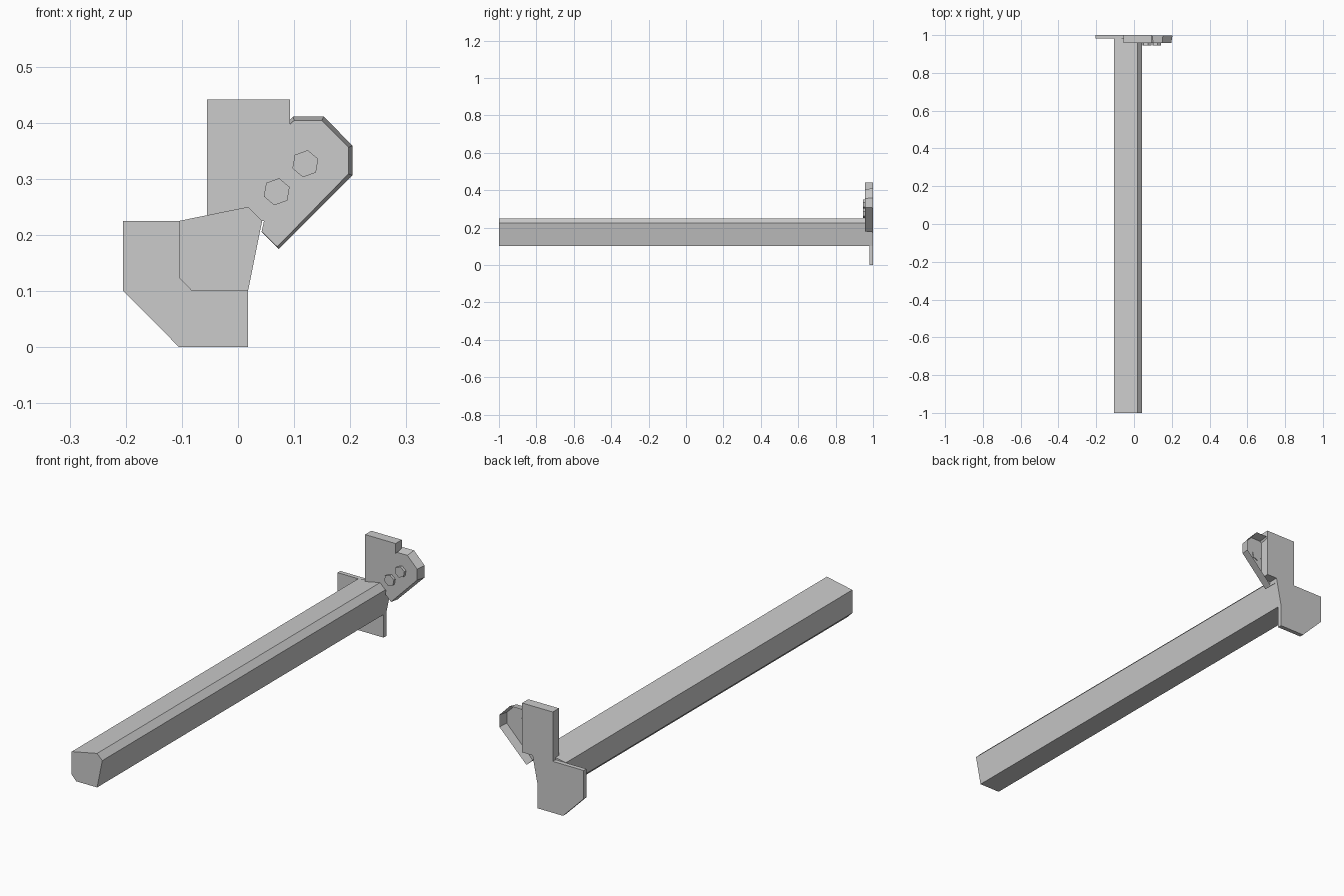
import bpy, bmesh
from math import radians, cos, sin

if "Cube" in bpy.data.objects:
    bpy.data.objects.remove(bpy.data.objects["Cube"])


def finish(name, bm):
    bmesh.ops.recalc_face_normals(bm, faces=bm.faces)
    mesh = bpy.data.meshes.new(name)
    bm.to_mesh(mesh)
    bm.free()
    obj = bpy.data.objects.new(name, mesh)
    bpy.context.collection.objects.link(obj)
    return obj


def prism(name, profile, y0, y1):
    """Extrude an (x, z) profile along y."""
    bm = bmesh.new()
    face = bm.faces.new([bm.verts.new((x, y0, z)) for x, z in profile])
    ext = bmesh.ops.extrude_face_region(bm, geom=[face])["geom"]
    verts = [g for g in ext if isinstance(g, bmesh.types.BMVert)]
    bmesh.ops.translate(bm, verts=verts, vec=(0, y1 - y0, 0))
    return finish(name, bm)


# Long beam
prism("beam", [(-0.105, 0.225), (0.018, 0.25), (0.043, 0.225),
               (0.018, 0.101), (-0.083, 0.101), (-0.105, 0.124)], -1, 0.981)

# Thin end plate behind the beam
prism("end_plate", [(-0.205, 0.225), (0.043, 0.225), (0.018, 0.101), (0.018, 0),
                    (-0.105, 0), (-0.205, 0.101)], 0.981, 1)

# Upright post
prism("upright", [(-0.055, 0.225), (0.093, 0.225), (0.093, 0.441), (-0.055, 0.441)],
      0.957, 1)

# Side bracket: pressed tray, open at the back, its left end buried in the upright
outer = [(0.085, 0.396), (0.098, 0.411), (0.153, 0.411), (0.204, 0.359),
         (0.204, 0.306), (0.073, 0.175), (0.042, 0.206)]
inner = [(0.085, 0.390), (0.100, 0.404), (0.149, 0.404), (0.197, 0.356),
         (0.197, 0.309), (0.070, 0.179), (0.042, 0.206)]
bm = bmesh.new()
back = [bm.verts.new((x, 0.999, z)) for x, z in outer]
front = [bm.verts.new((x, 0.958, z)) for x, z in inner]
bm.faces.new(front)
for i in range(len(outer) - 1):
    bm.faces.new((back[i], back[i + 1], front[i + 1], front[i]))
finish("side_bracket", bm)

# Hexagonal bolt heads
for i, (cx, cz) in enumerate([(0.069, 0.277), (0.120, 0.327)]):
    angles = [radians(80 + 60 * k) for k in range(6)]
    prism(f"bolt_{i + 1}", [(cx + 0.0245 * cos(a), cz + 0.0245 * sin(a)) for a in angles],
          0.946, 0.962)
